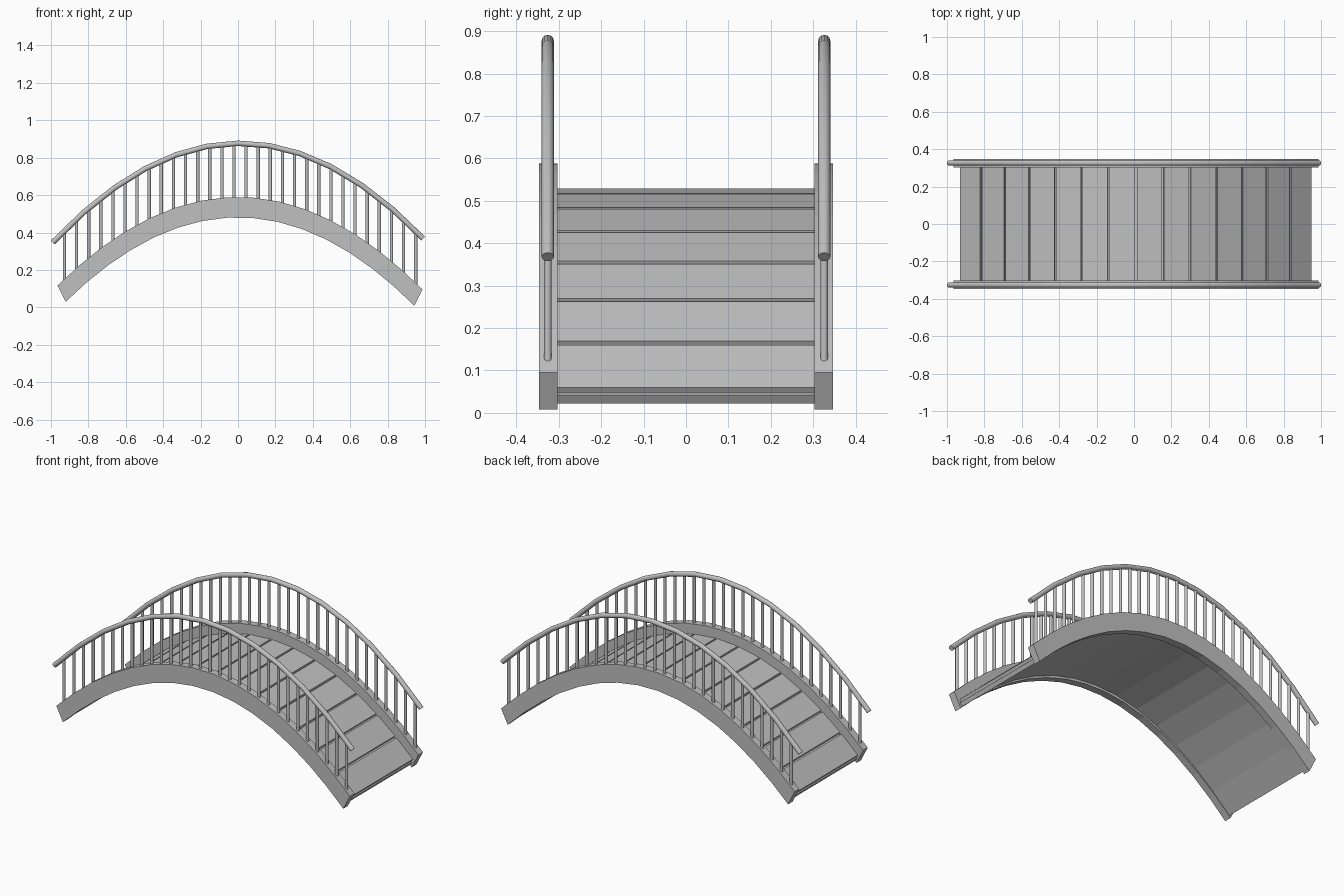
import bpy
import bmesh
import math
from mathutils import Vector

cube = bpy.data.objects.get("Cube")
if cube:
    bpy.data.objects.remove(cube, do_unlink=True)

grey = bpy.data.materials.new("light grey")
grey.use_nodes = True
grey.diffuse_color = (0.53, 0.53, 0.53, 1)
grey.node_tree.nodes["Principled BSDF"].inputs["Base Color"].default_value = grey.diffuse_color

RAIL_Y = 0.326


# Heights of the curved parts along the span
def beam_top(x):
    return 0.59 - 0.508 * x * x


def deck_top(x):
    return 0.529 - 0.52 * x * x


def rail_height(x):
    return 0.877 - 0.53 * (x - 0.01) ** 2


def loft(bm, rings):
    """Skin a row of closed rings and cap both ends."""
    loops = [[bm.verts.new(p) for p in ring] for ring in rings]
    n = len(loops[0])
    for a, b in zip(loops, loops[1:]):
        for i in range(n):
            j = (i + 1) % n
            bm.faces.new((a[i], a[j], b[j], b[i]))
    bm.faces.new(loops[0])
    bm.faces.new(loops[-1])


def finish(bm, name, smooth=False):
    bmesh.ops.recalc_face_normals(bm, faces=bm.faces)
    mesh = bpy.data.meshes.new(name)
    bm.to_mesh(mesh)
    bm.free()
    mesh.materials.append(grey)
    obj = bpy.data.objects.new(name, mesh)
    bpy.context.collection.objects.link(obj)
    if smooth:
        bpy.ops.object.select_all(action='DESELECT')
        obj.select_set(True)
        bpy.context.view_layer.objects.active = obj
        bpy.ops.object.shade_smooth_by_angle(angle=math.radians(50))
    return obj


def span(count, start, end):
    return [start + (end - start) * i / count for i in range(count + 1)]


def section(top, bottom, y0, y1):
    """Rectangular ring between a top and a bottom point in the xz plane."""
    return [(top[0], y0, top[1]), (top[0], y1, top[1]),
            (bottom[0], y1, bottom[1]), (bottom[0], y0, bottom[1])]


def deck_section(x, high, low):
    """Deck ring leaning with the arch, at two depths below the walking surface."""
    z = deck_top(x)
    lean = 0.7 * x
    return section((x - lean * high, z - high), (x - lean * low, z - low), -0.305, 0.305)


def tube_ring(centre, axis, radius, sides):
    side = Vector((0, 1, 0))
    up = axis.normalized().cross(side)
    return [centre + radius * (math.cos(a) * side + math.sin(a) * up)
            for a in (math.tau * i / sides for i in range(sides))]


# Walking surface: thin curved slab with separate planks on top
joints = [0.01 + 1.02 * s - 0.075 * s ** 3 for s in span(14, -1, 1)]
bm = bmesh.new()
loft(bm, [deck_section(x, 0.013, 0.033) for x in joints])
finish(bm, "deck_slab")

bm = bmesh.new()
for a, b in zip(joints, joints[1:]):
    loft(bm, [deck_section(x, 0, 0.014) for x in (a + 0.005, b - 0.005)])
finish(bm, "deck_planks")

for side, label in ((1, "left"), (-1, "right")):
    # Side beam made of straight segments
    bm = bmesh.new()
    rings = []
    for s in span(15, -1, 1):
        x = 0.011 + 1.05 * s - 0.074 * s ** 3
        z = beam_top(x)
        rings.append(section((x, z), (0.955 * x, z - 0.109 + 0.023 * x * x),
                             side * 0.303, side * 0.347))
    loft(bm, rings)
    finish(bm, label + "_beam")

    # Round handrail following the arch
    bm = bmesh.new()
    rings = []
    for x in span(12, -0.99, 0.99):
        axis = Vector((1, 0, -1.06 * (x - 0.01)))
        rings.append(tube_ring(Vector((x, side * RAIL_Y, rail_height(x))), axis, 0.0145, 12))
    loft(bm, rings)
    finish(bm, label + "_handrail", smooth=True)

    # Upright balusters between beam and handrail
    bm = bmesh.new()
    for x in span(29, -0.928, 0.95):
        loft(bm, [tube_ring(Vector((x, side * RAIL_Y, z)), Vector((0, 0, 1)), 0.009, 10)
                  for z in (beam_top(x) - 0.014, rail_height(x) - 0.004)])
    finish(bm, label + "_balusters", smooth=True)
